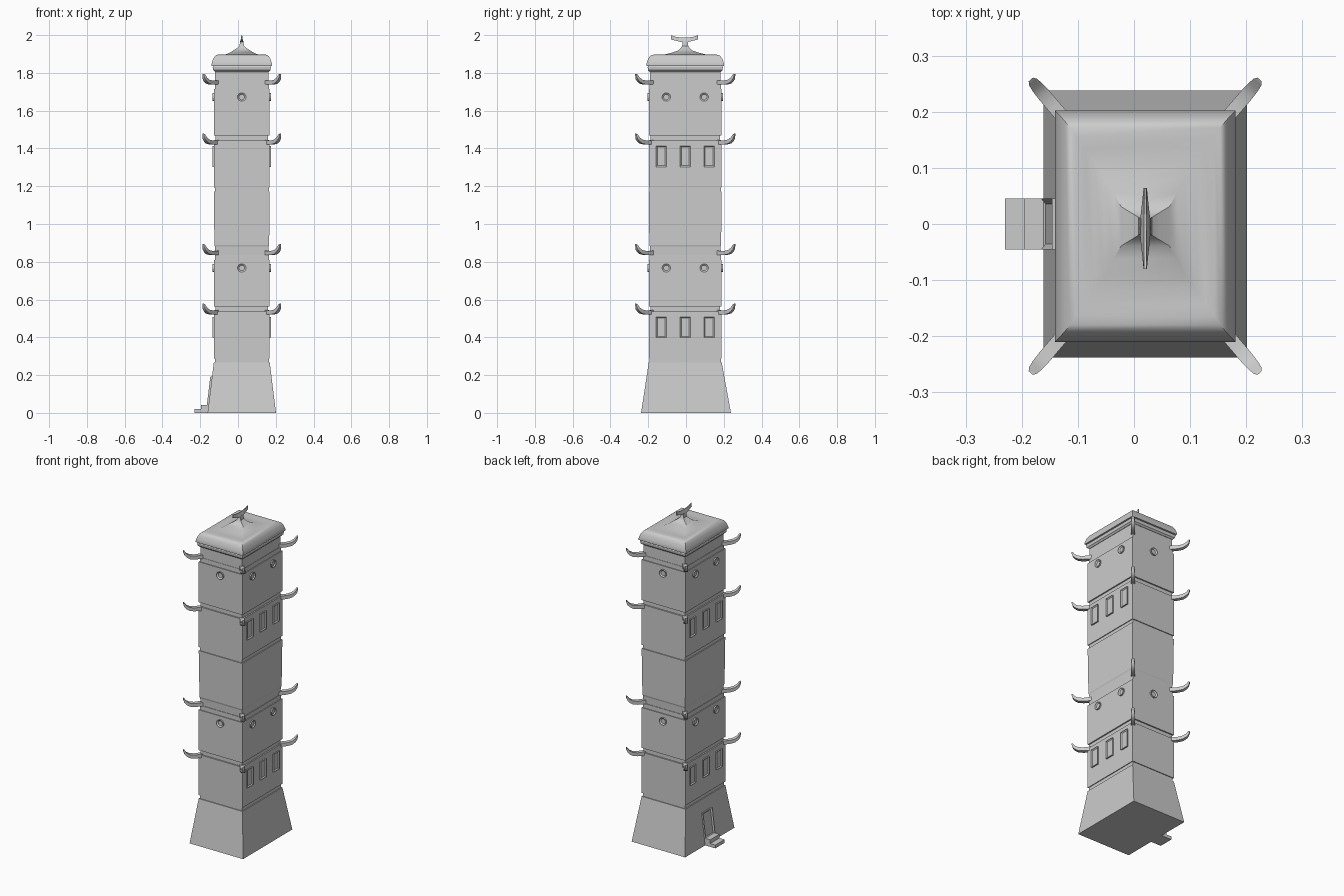
import bpy, bmesh, math
from mathutils import Matrix, Vector

cube = bpy.data.objects.get("Cube")
if cube:
    bpy.data.objects.remove(cube, do_unlink=True)

CX, CY = 0.02, -0.004     # shaft axis
DY = 0.045                # extra half depth along y

stone = bpy.data.materials.new("pale_grey_stone")
stone.use_nodes = True
GREY = (0.6, 0.6, 0.6, 1)
stone.diffuse_color = GREY
stone.node_tree.nodes["Principled BSDF"].inputs["Base Color"].default_value = GREY


def finish(name, bm, smooth=False):
    bmesh.ops.recalc_face_normals(bm, faces=bm.faces)
    mesh = bpy.data.meshes.new(name)
    bm.to_mesh(mesh)
    bm.free()
    mesh.materials.append(stone)
    ob = bpy.data.objects.new(name, mesh)
    bpy.context.collection.objects.link(ob)
    if smooth:
        bpy.ops.object.select_all(action="DESELECT")
        ob.select_set(True)
        bpy.context.view_layer.objects.active = ob
        bpy.ops.object.shade_smooth_by_angle(angle=math.radians(35))
    return ob


def loft(name, rings, smooth=False):
    """Skin a row of four-cornered rings and cap both ends."""
    bm = bmesh.new()
    rows = [[bm.verts.new(p) for p in ring] for ring in rings]
    for a, b in zip(rows, rows[1:]):
        for i in range(4):
            j = (i + 1) % 4
            bm.faces.new((a[i], a[j], b[j], b[i]))
    bm.faces.new(rows[0])
    bm.faces.new(rows[-1])
    return finish(name, bm, smooth)


def rect(hx, hy, z, cy=CY):
    return [(CX + sx * hx, cy + sy * hy, z)
            for sx, sy in ((-1, -1), (1, -1), (1, 1), (-1, 1))]


def storey(name, *profile):
    """Rectangular block from (half width, z) pairs."""
    return loft(name, [rect(h, h + DY, z) for h, z in profile])


def panel(name, place, angle, size, sides, rim, out, tilt=0.0):
    """Raised frame with a sunken middle, facing outward along angle."""
    bm = bmesh.new()
    bmesh.ops.create_circle(bm, cap_ends=True, segments=sides, radius=1)
    bmesh.ops.rotate(bm, verts=bm.verts, matrix=Matrix.Rotation(math.pi / sides, 3, "Z"))
    k = 0.5 / math.cos(math.pi / sides)
    bmesh.ops.scale(bm, verts=bm.verts, vec=(size[0] * k, size[1] * k, 1))
    bmesh.ops.translate(bm, verts=bm.verts, vec=(0, 0, -0.004))
    face = bm.faces[:]
    cap = bmesh.ops.extrude_face_region(bm, geom=face)["geom"]
    top = [g for g in cap if isinstance(g, bmesh.types.BMFace)]
    verts = [g for g in cap if isinstance(g, bmesh.types.BMVert)]
    bmesh.ops.translate(bm, verts=verts, vec=(0, 0, out + 0.004))
    bmesh.ops.inset_region(bm, faces=top, thickness=rim)
    bmesh.ops.translate(bm, verts=top[0].verts[:], vec=(0, 0, 0.002 - out))
    bm.transform(Matrix.Translation(place) @ Matrix.Rotation(angle, 4, "Z")
                 @ Matrix.Rotation(math.pi / 2 - tilt, 4, "Y"))
    return finish(name, bm)


def box(name, x0, x1, hy, z0, z1):
    return loft(name, [[(x0, -hy, z), (x1, -hy, z), (x1, hy, z), (x0, hy, z)]
                       for z in (z0, z1)])


# Flared base and the tall plain storey in the middle
loft("base", [rect(0.181, 0.238, 0, 0), rect(0.148, 0.193, 0.267)])
storey("middle_storey", (0.140, 0.835), (0.142, 0.88), (0.145, 0.89),
       (0.146, 1.0), (0.148, 1.172))

# Two identical pairs of storeys
W = 0.148
for n, dz in enumerate((0, 0.905)):
    tag = ("lower", "upper")[n]
    storey(tag + "_foot_groove", (0.143, 0.26 + dz), (0.143, 0.295 + dz))
    storey(tag + "_window_storey", (W, 0.289 + dz), (W, 0.537 + dz))
    storey(tag + "_groove", (0.14, 0.53 + dz), (0.14, 0.57 + dz))
    storey(tag + "_vent_storey", (W, 0.563 + dz), (W, 0.81 + dz))
    storey(tag + "_top_groove", (0.143, 0.805 + dz), (0.143, 0.837 + dz))
    for side, ang in ((1, 0), (-1, math.pi)):
        x = CX + side * W
        for k in (-1, 0, 1):
            panel(tag + "_window", (x, CY + k * 0.127, 0.453 + dz), ang,
                  (0.11, 0.055), 4, 0.009, 0.008)
        for k in (-1, 1):
            panel(tag + "_vent", (x, CY + k * 0.1, 0.767 + dz), ang,
                  (0.044, 0.044), 12, 0.008, 0.008)
        panel(tag + "_end_vent", (CX, CY + side * (W + DY), 0.767 + dz),
              side * math.pi / 2, (0.044, 0.044), 12, 0.008, 0.008)

# Upturned horns on the corners: (distance, bottom, top, half width)
HORN = [(-0.03, 0, 0.024, 0.012), (0.03, 0.001, 0.022, 0.012),
        (0.058, 0.006, 0.027, 0.012), (0.076, 0.017, 0.038, 0.011),
        (0.088, 0.03, 0.054, 0.009), (0.094, 0.047, 0.058, 0.005)]
for z0 in (0.52, 0.835, 1.42, 1.737):
    for sx in (-1, 1):
        for sy in (-1, 1):
            along = Vector((sx * 0.63, sy * 0.74, 0)).normalized()
            across = Vector((-along.y, along.x, 0))
            root = Vector((CX + sx * 0.143, CY + sy * 0.19, z0))
            rings = []
            for d, lo, hi, w in HORN:
                rings.append([root + along * d + across * (w * s) + Vector((0, 0, h))
                              for s, h in ((-1, lo), (1, lo), (1, hi), (-1, hi))])
            loft("corner_horn", rings, True)

# Neck, cornice and swept roof
storey("roof_neck", (0.141, 1.74), (0.141, 1.812))
storey("cornice", (0.143, 1.806), (0.152, 1.815), (0.154, 1.83), (0.148, 1.842))
ROOF = [(0.148, 0.193, 1.835), (0.160, 0.205, 1.837), (0.161, 0.206, 1.843),
        (0.157, 0.202, 1.858), (0.151, 0.196, 1.875), (0.143, 0.187, 1.888),
        (0.134, 0.176, 1.895), (0.124, 0.160, 1.897), (0.108, 0.138, 1.895),
        (0.091, 0.114, 1.896), (0.073, 0.090, 1.902), (0.056, 0.058, 1.911),
        (0.043, 0.035, 1.920), (0.025, 0.024, 1.931), (0.012, 0.016, 1.943),
        (0.009, 0.014, 1.968)]
loft("roof", [rect(*r) for r in ROOF], True)

# Winged ridge finial: (distance, bottom, top, half width)
WING = [(-0.072, 1.977, 2.0, 0.003), (-0.052, 1.972, 1.992, 0.005),
        (-0.025, 1.965, 1.988, 0.008), (0, 1.962, 1.987, 0.010),
        (0.025, 1.965, 1.988, 0.008), (0.052, 1.972, 1.992, 0.005),
        (0.072, 1.977, 2.0, 0.003)]
loft("ridge_finial", [[(CX - w, d - 0.008, lo), (CX + w, d - 0.008, lo),
                       (CX + 0.002, d - 0.008, hi), (CX - 0.002, d - 0.008, hi)]
                      for d, lo, hi, w in WING])

# Door and its two steps
panel("door", (-0.147, 0, 0.115), math.pi, (0.155, 0.09), 4, 0.013, 0.009, 0.122)
box("upper_step", -0.195, -0.14, 0.045, 0, 0.043)
box("lower_step", -0.23, -0.19, 0.045, 0, 0.02)
